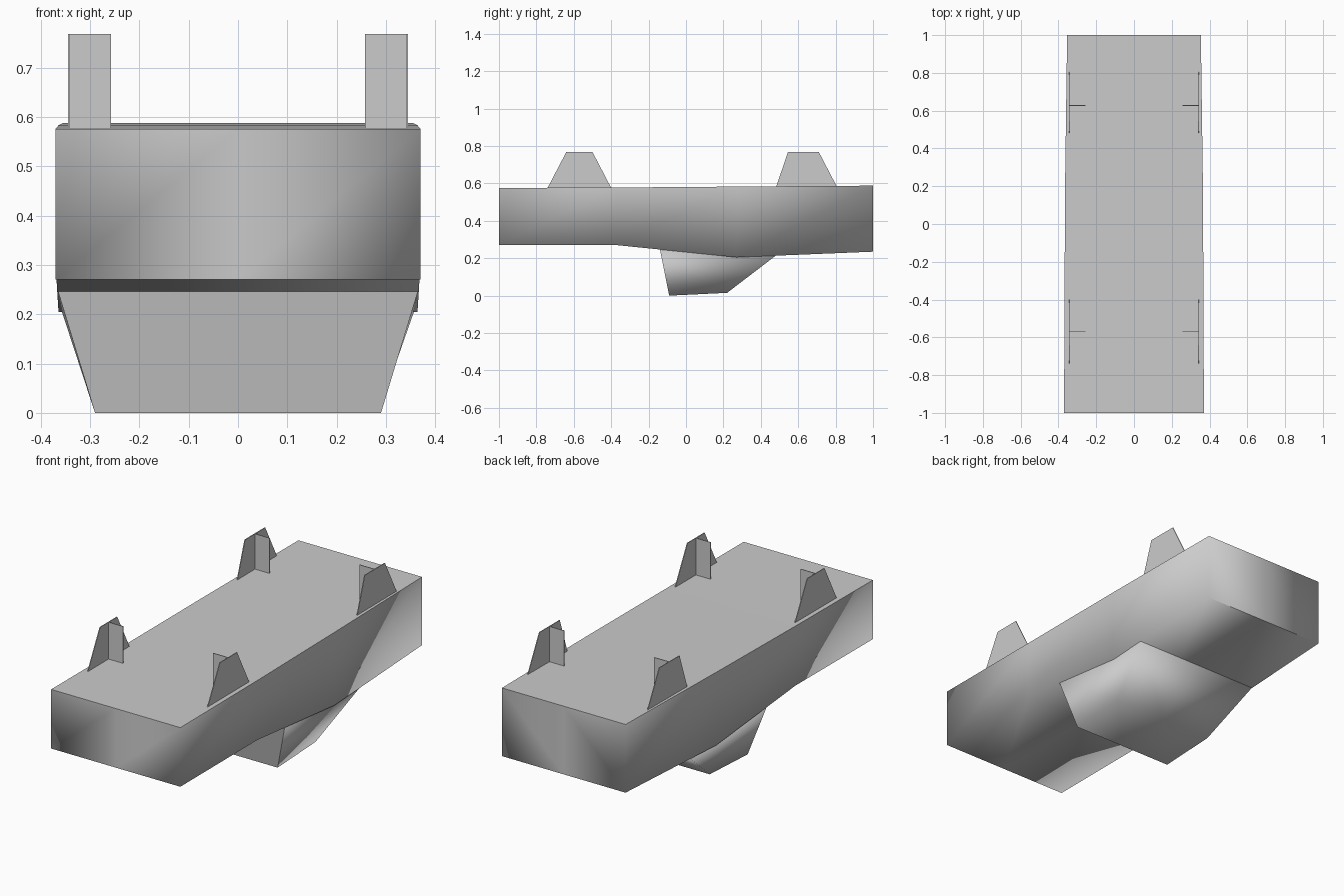
import bpy, bmesh

cube = bpy.data.objects.get("Cube")
if cube:
    bpy.data.objects.remove(cube, do_unlink=True)

grey = bpy.data.materials.new("plain_grey")
grey.use_nodes = True
grey.diffuse_color = (0.6, 0.6, 0.6, 1)
shader = next(n for n in grey.node_tree.nodes if n.type == 'BSDF_PRINCIPLED')
shader.inputs["Base Color"].default_value = (0.6, 0.6, 0.6, 1)


def add_object(name, bm):
    mesh = bpy.data.meshes.new(name)
    bm.to_mesh(mesh)
    bm.free()
    mesh.materials.append(grey)
    obj = bpy.data.objects.new(name, mesh)
    bpy.context.collection.objects.link(obj)
    return obj


def loft(name, rings, is_sharp):
    """Bridge closed rings, cap both ends, shade smooth except on chosen edges."""
    bm = bmesh.new()
    loops = [[bm.verts.new(p) for p in ring] for ring in rings]
    count = len(loops[0])
    for a, b in zip(loops, loops[1:]):
        for i in range(count):
            j = (i + 1) % count
            bm.faces.new((a[i], a[j], b[j], b[i]))
    # Each cap is split down the middle of the part
    half = count // 2
    for ring in (loops[0], loops[-1]):
        bm.faces.new(ring[1:half + 2])
        bm.faces.new(ring[half + 1:] + ring[:2])
    bmesh.ops.recalc_face_normals(bm, faces=bm.faces)
    for f in bm.faces:
        f.smooth = True
    for e in bm.edges:
        e.smooth = not is_sharp(e)
    return add_object(name, bm)


# Long body: y, half width, underside height, deck height
stations = [(-1, 0.37, 0.27, 0.576), (-0.37, 0.368, 0.27, 0.578),
            (0.27, 0.364, 0.205, 0.583), (1, 0.354, 0.235, 0.588)]
body_rings = [[(-w, y, lo), (0, y, lo), (w, y, lo),
               (w, y, hi), (0, y, hi), (-w, y, hi)]
              for y, w, lo, hi in stations]


def body_sharp(edge):
    on_deck = any(f.normal.z > 0.9 for f in edge.link_faces)
    on_end = all(abs(v.co.y) > 0.99 for v in edge.verts)
    upright = abs(edge.verts[0].co.z - edge.verts[1].co.z) > 0.1
    return on_deck or (on_end and not upright)


loft("body", body_rings, body_sharp)

# Tapered belly: upper ring tucked into the body, lower ring narrower
belly_rings = [
    [(-0.366, -0.14, 0.25), (0, -0.14, 0.25), (0.366, -0.14, 0.25),
     (0.36, 0.48, 0.214), (0, 0.48, 0.214), (-0.36, 0.48, 0.214)],
    [(-0.29, -0.09, 0), (0, -0.09, 0), (0.29, -0.09, 0),
     (0.29, 0.22, 0.015), (0, 0.22, 0.015), (-0.29, 0.22, 0.015)]]
loft("belly", belly_rings,
     lambda e: any(f.normal.y < -0.9 for f in e.link_faces))


# Deck brackets: an outer trapezoid and an inward cross plate
def plate(name, points):
    bm = bmesh.new()
    bm.faces.new([bm.verts.new(p) for p in points])
    obj = add_object(name, bm)
    thick = obj.modifiers.new("thickness", 'SOLIDIFY')
    thick.thickness = 0.004
    thick.offset = 0


top, base = 0.768, 0.576
bracket_ends = {"front": (-0.74, -0.64, -0.50, -0.40),
                "back": (0.48, 0.545, 0.71, 0.81)}
for end, (y0, y1, y2, y3) in bracket_ends.items():
    middle = (y1 + y2) / 2
    for side, s in (("left", 1), ("right", -1)):
        outer, inner = s * 0.343, s * 0.258
        plate(f"{end}_{side}_bracket_side",
              [(outer, y0, base), (outer, y3, base),
               (outer, y2, top), (outer, y1, top)])
        plate(f"{end}_{side}_bracket_cross",
              [(outer, middle, base), (inner, middle, base),
               (inner, middle, top), (outer, middle, top)])
